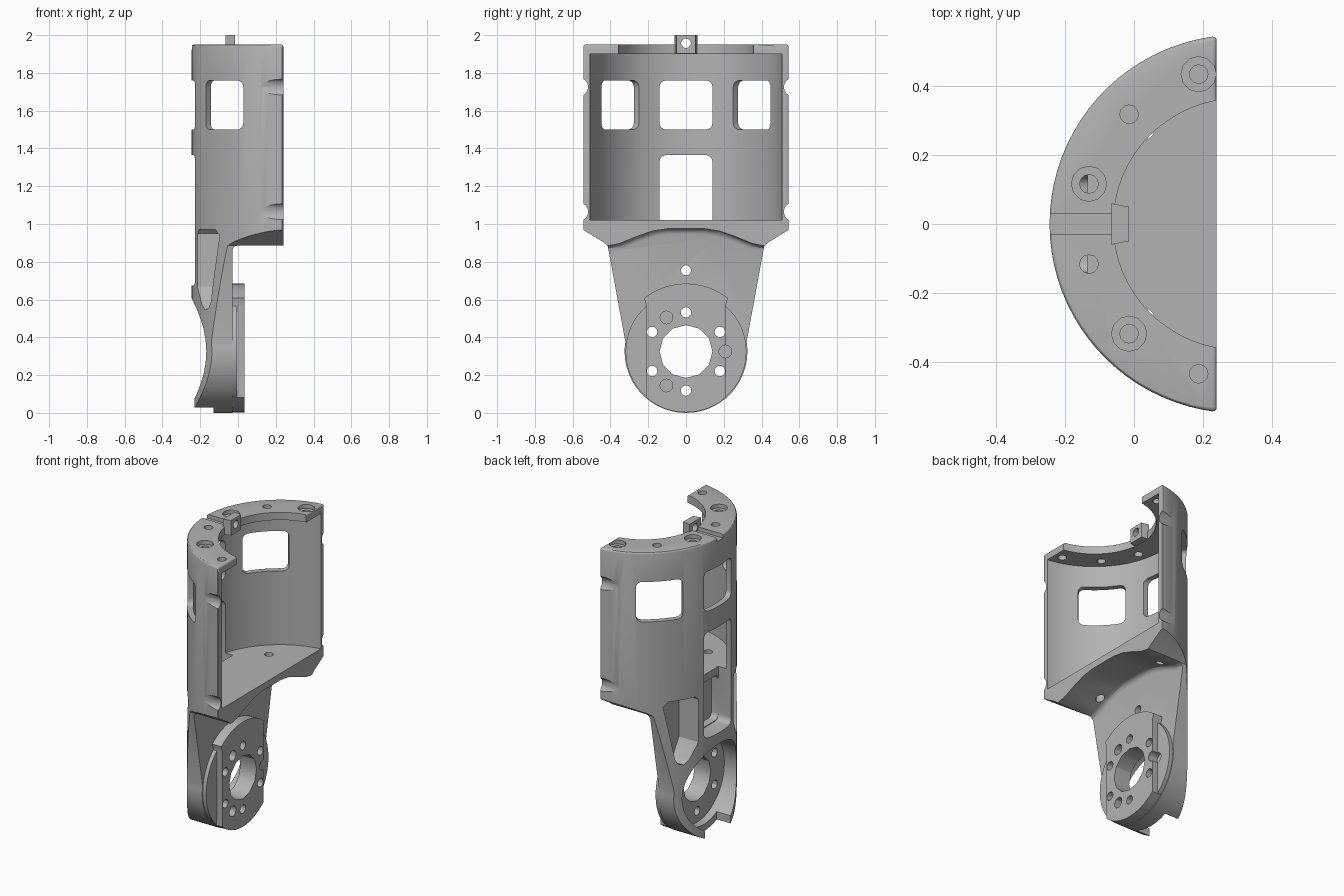
import bpy, bmesh
from math import sin, cos, radians, acos
from mathutils import Matrix

if "Cube" in bpy.data.objects:
    bpy.data.objects.remove(bpy.data.objects["Cube"], do_unlink=True)

CX, R = 0.304, 0.549      # axis and radius of the curved shell
HUB = 0.325               # height of the hub centre

grey = bpy.data.materials.new("plain_grey")
grey.use_nodes = True
grey.diffuse_color = (0.45, 0.45, 0.45, 1)
grey.node_tree.nodes["Principled BSDF"].inputs["Base Color"].default_value = (0.45, 0.45, 0.45, 1)


def arc(cx, cy, r, a0, a1, n):
    return [(cx + r * cos(radians(a0 + (a1 - a0) * i / n)),
             cy + r * sin(radians(a0 + (a1 - a0) * i / n))) for i in range(n + 1)]


def circle(cx, cy, r, n=12):
    return arc(cx, cy, r, 0, 360, n)[:-1]


def rounded(cy, cz, w, h, r=0.035):
    pts = []
    for k, (sy, sz) in enumerate([(1, 1), (-1, 1), (-1, -1), (1, -1)]):
        pts += arc(cy + sy * (w / 2 - r), cz + sz * (h / 2 - r), r, 90 * k, 90 * k + 90, 4)
    return pts


def box(y0, y1, z0, z1):
    return [(y0, z0), (y1, z0), (y1, z1), (y0, z1)]


def mirrored(half):
    return half + [(-y, z) for y, z in reversed(half)]


def prism(name, pts, axis, lo, hi, turn=0, soften=None):
    """Extrude a profile: (y, z) points along x, or (x, y) points along z."""
    bm = bmesh.new()
    put = (lambda p, d: (d, *p)) if axis == "x" else (lambda p, d: (*p, d))
    face = bm.faces.new([bm.verts.new(put(p, lo)) for p in pts])
    moved = bmesh.ops.extrude_face_region(bm, geom=[face])["geom"]
    shift = (hi - lo, 0, 0) if axis == "x" else (0, 0, hi - lo)
    bmesh.ops.translate(bm, verts=[v for v in moved if isinstance(v, bmesh.types.BMVert)], vec=shift)
    bmesh.ops.recalc_face_normals(bm, faces=bm.faces)
    if soften:
        edges = [e for e in bm.edges if soften(e)]
        bmesh.ops.bevel(bm, geom=edges, offset=0.03 if axis == "x" else 0.012,
                        segments=3, profile=0.5, affect="EDGES")
    if turn:
        bmesh.ops.rotate(bm, verts=bm.verts, cent=(CX, 0, 0), matrix=Matrix.Rotation(radians(turn), 3, "Z"))
    mesh = bpy.data.meshes.new(name)
    bm.to_mesh(mesh)
    bm.free()
    mesh.materials.append(grey)
    ob = bpy.data.objects.new(name, mesh)
    bpy.context.collection.objects.link(ob)
    return ob


def combine(target, tool, mode="DIFFERENCE"):
    mod = target.modifiers.new("shape", "BOOLEAN")
    mod.operation, mod.object, mod.solver = mode, tool, "EXACT"
    bpy.context.view_layer.objects.active = target
    bpy.ops.object.modifier_apply(modifier=mod.name)
    bpy.data.objects.remove(tool, do_unlink=True)


# Half-round solid with softened top and front edges
half_angle = 83.3
shell = prism("bracket", arc(CX, 0, R, 180 - half_angle, 180 + half_angle, 40), "z", -0.1, 1.95,
              soften=lambda e: all(v.co.z > 1.9 for v in e.verts) or all(v.co.x > 0.23 for v in e.verts))


def cut(pts, axis, lo, hi, **kw):
    combine(shell, prism("cutter", pts, axis, lo, hi, **kw))


# Side outline: wide housing, tapered arm, round foot
half = [(0.6, 2.1), (0.6, 1.0), (0.545, 0.97), (0.44, 0.905), (0.415, 0.885), (0.408, 0.85)]
half += arc(0, HUB, 0.325, 9, -90, 20)[:-1]
outline = half + [(0, 0)] + [(-y, z) for y, z in reversed(half)]
combine(shell, prism("outline", outline, "x", -0.5, 0.5), "INTERSECT")

# Arched relief in front of the arm and below the floor
arch = [(0.45, -0.2), (0.45, 0.885), (0.4, 0.887), (0.35, 0.897), (0.27, 0.93), (0.18, 0.962), (0.1, 0.975)]
cut(mirrored(arch), "x", -0.03, 0.6,
    soften=lambda e: all(v.co.x < 0 and v.co.z > 0.8 for v in e.verts))

# Housing cavity and the opening inside the top lip
cut(circle(CX, 0, 0.513, 80), "z", 1.02, 1.9)
cut(circle(CX, 0, 0.364, 64), "z", 1.5, 2.2)

# Three upper windows
for turn in (-45, 0, 45):
    cut(rounded(0, 1.63, 0.28, 0.26), "x", -0.4, -0.1, turn=turn)

# Rear channel: shallow through the floor, deeper behind the arm
cut(rounded(0, 1.02, 0.28, 0.69), "x", -0.4, -0.135)
cut(rounded(0, 0.825, 0.28, 0.29), "x", -0.4, -0.085)

# Pockets beside the channel
pocket = [(0.18, 0.95), (0.2, 0.97), (0.35, 0.97), (0.375, 0.94), (0.318, 0.59),
          (0.3, 0.555), (0.27, 0.545), (0.24, 0.57), (0.18, 0.67)]
for s in (-1, 1):
    cut([(s * y, z) for y, z in pocket], "x", -0.4, -0.075)

# Round pocket behind the hub, open at the bottom
cut(circle(0, HUB, 0.28, 48), "x", -0.4, -0.08)
cut(box(-0.13, 0.13, -0.1, 0.2), "x", -0.4, -0.13)

# Hub pad and raised face plate
combine(shell, prism("hub_pad", circle(0, HUB, 0.32, 48), "x", -0.06, -0.005), "UNION")
plate = arc(0, HUB, 0.36, 52, 128, 10) + [(-0.21, 0.57)] + arc(0, HUB, 0.322, 229, 311, 12) + [(0.21, 0.57)]
combine(shell, prism("face_plate", plate, "x", -0.06, 0.035), "UNION")

# Hub bore, bolt circle, blind pins and the single hole above
cut(circle(0, HUB, 0.14), "x", -0.3, 0.2)
for k in range(6):
    a = radians(90 + 60 * k)
    cut(circle(0.207 * cos(a), HUB + 0.207 * sin(a), 0.028), "x", -0.2, 0.2)
for k in range(3):
    a = radians(120 * k)
    cut(circle(0.208 * cos(a), HUB + 0.208 * sin(a), 0.034), "x", -0.03, 0.2)
cut(circle(0, 0.755, 0.027), "x", -0.2, 0.2)

# Screw clearance notches along the front edges
for s in (-1, 1):
    for z in (1.725, 1.065):
        cut(circle(s * 0.568, z, 0.05, 16), "x", -0.1, 0.4)

# Screw holes in the top lip, every other one countersunk
for k in range(6):
    a = radians(180 + 15 + 30 * (k - 3))
    x, y = CX + 0.45 * cos(a), 0.45 * sin(a)
    cut(circle(x, y, 0.027), "z", 1.85, 2.1)
    if k % 2 == 0:
        cut(circle(x, y, 0.051), "z", 1.925, 2.1)

# Holes through the floor
for s in (-1, 1):
    a = radians(180 + 45 * s)
    cut(circle(CX + 0.385 * cos(a), 0.385 * sin(a), 0.027), "z", 0.7, 1.1)

# Groove across the lip and the drilled tab at its end
cut(box(-0.4, -0.02, -0.03, 0.03), "z", 1.925, 2.1)
combine(shell, prism("tab", [(-0.066, -0.06), (-0.015, -0.05), (-0.015, 0.05), (-0.066, 0.06)],
                     "z", 1.902, 2.0), "UNION")
cut(circle(0, 1.957, 0.026), "x", -0.4, 0.2)

# Smooth curves, sharp edges
bpy.ops.object.select_all(action="DESELECT")
shell.select_set(True)
bpy.context.view_layer.objects.active = shell
bpy.ops.object.shade_smooth_by_angle(angle=radians(30))
